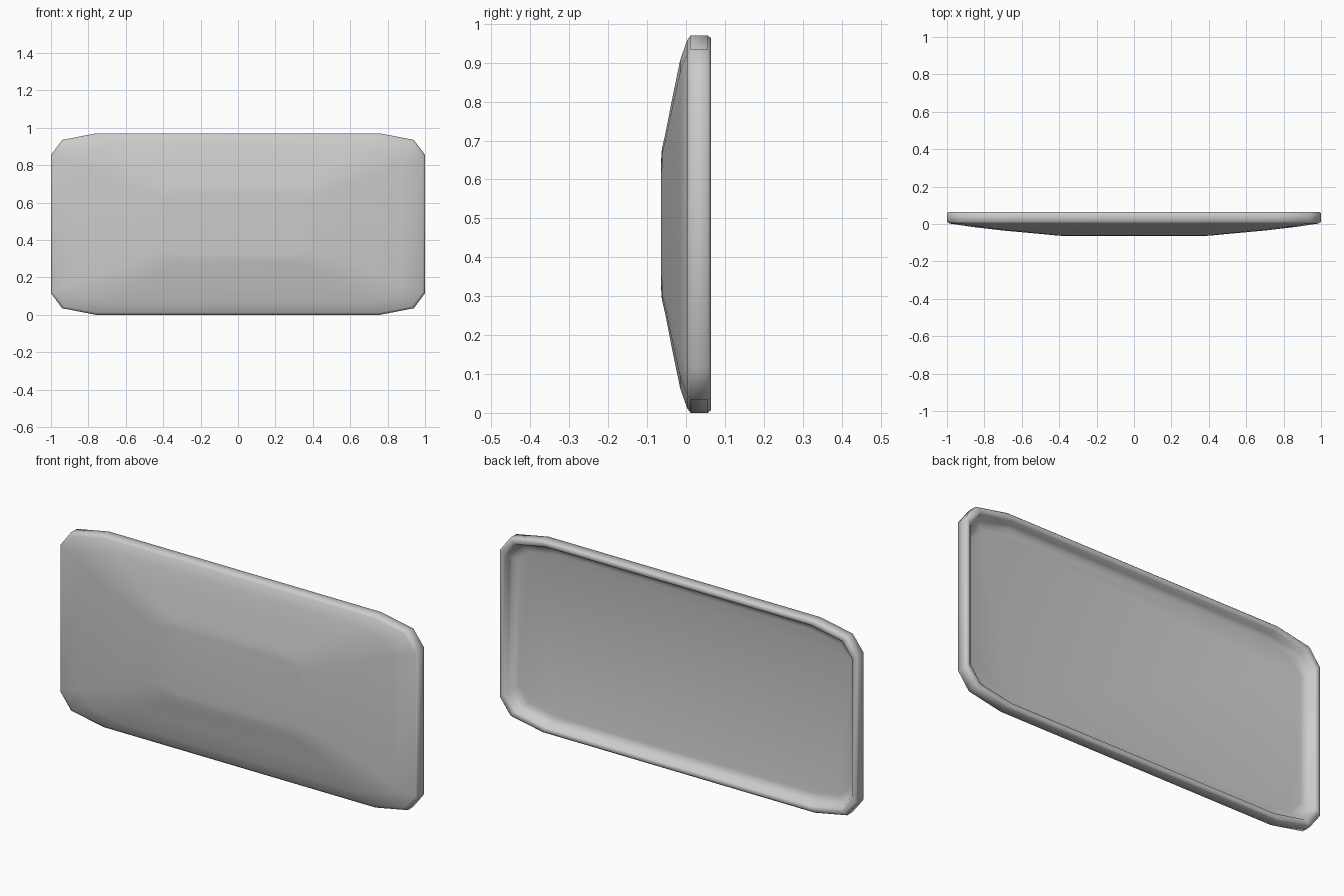
import bpy, bmesh

if "Cube" in bpy.data.objects:
    bpy.data.objects.remove(bpy.data.objects["Cube"])

HALF_W, HALF_H = 1.0, 0.485
# One chamfered corner of the outline, walked from side to top
CORNER = [(1.0, 0.37), (0.94, 0.45), (0.76, 0.485)]


def ring(bm, y, sx, sz):
    """Outline mirrored into all four corners, scaled, at depth y."""
    pts = list(CORNER)
    pts += [(-x, z) for x, z in reversed(CORNER)]
    pts += [(-x, -z) for x, z in CORNER]
    pts += [(x, -z) for x, z in reversed(CORNER)]
    return [bm.verts.new((x * sx, y, z * sz + HALF_H)) for x, z in pts]


def inset(d):
    return 1 - d / HALF_W, 1 - d / HALF_H


# Sections from the domed front, around the rim, into the back recess
sections = [
    (-0.064, 0.37, 0.34), (-0.062, 0.41, 0.40), (-0.053, 0.50, 0.48),
    (-0.035, 0.70, 0.67), (-0.015, 0.87, 0.87),
    (0.003, *inset(0.012)), (0.012, *inset(0)),
    (0.056, *inset(0)), (0.064, *inset(0.007)),
    (0.064, *inset(0.022)), (0.058, *inset(0.030)),
    (0.034, *inset(0.038)), (0.020, *inset(0.050)), (0.014, *inset(0.075)),
]

bm = bmesh.new()
rings = [ring(bm, *s) for s in sections]
for a, b in zip(rings, rings[1:]):
    n = len(a)
    for i in range(n):
        j = (i + 1) % n
        bm.faces.new((a[i], a[j], b[j], b[i]))
bm.faces.new(rings[0])
bm.faces.new(rings[-1])
bmesh.ops.recalc_face_normals(bm, faces=bm.faces)

# Domed panel
mesh = bpy.data.meshes.new("domed_panel")
bm.to_mesh(mesh)
bm.free()
panel = bpy.data.objects.new("domed_panel", mesh)
bpy.context.collection.objects.link(panel)
bpy.context.view_layer.objects.active = panel
panel.select_set(True)
bpy.ops.object.shade_smooth_by_angle(angle=1.05)
